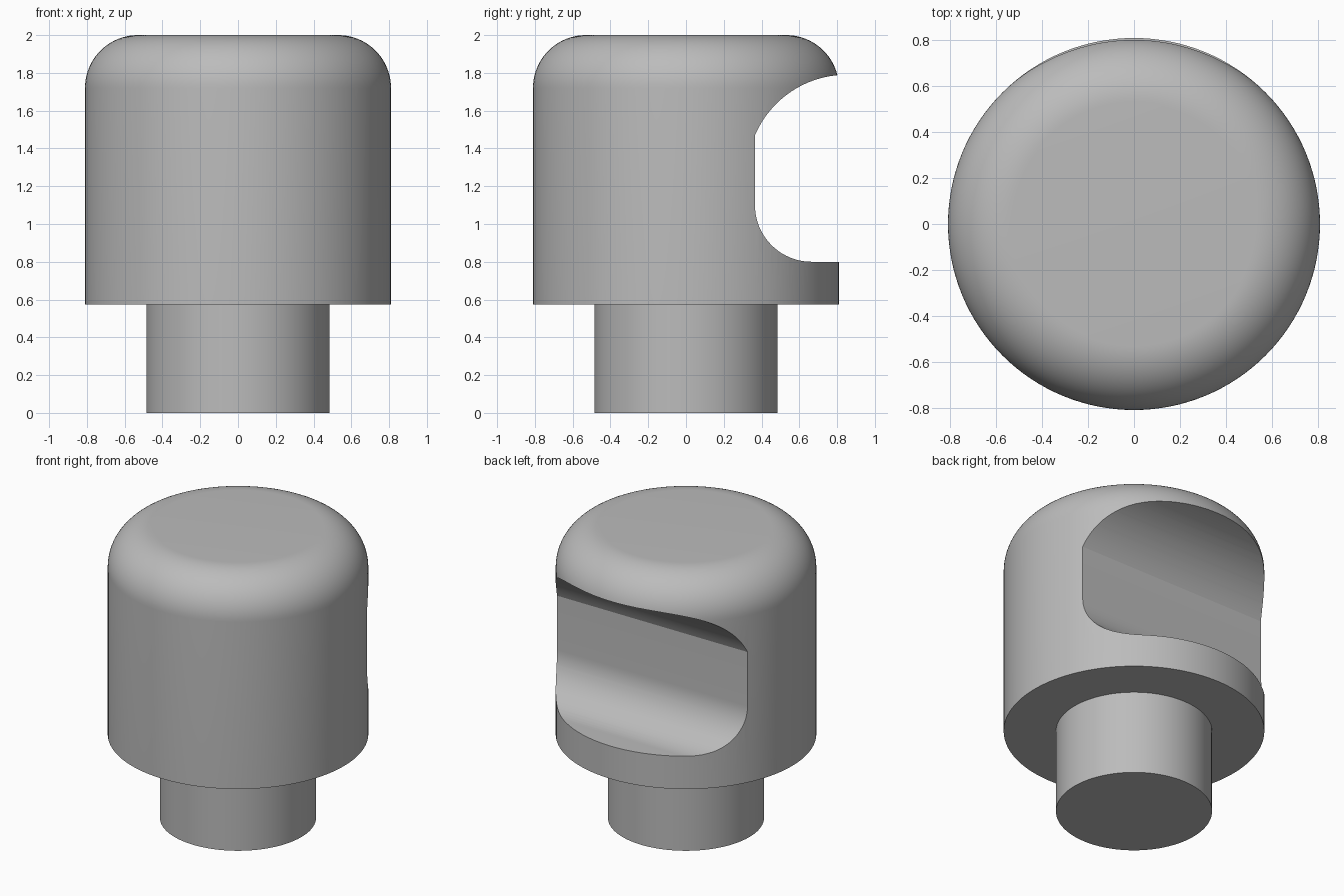
import bpy
import bmesh
from math import sin, cos, pi, radians, atan2, hypot

default = bpy.data.objects.get("Cube")
if default:
    bpy.data.objects.remove(default, do_unlink=True)

grey = bpy.data.materials.new("plain grey")
grey.use_nodes = True
colour = (0.5, 0.5, 0.5, 1)
grey.diffuse_color = colour
grey.node_tree.nodes["Principled BSDF"].inputs["Base Color"].default_value = colour


def arc(cx, cz, r, start, end, steps):
    """Points along a circular arc, angles in radians."""
    angles = [start + (end - start) * i / steps for i in range(steps + 1)]
    return [(cx + r * cos(a), cz + r * sin(a)) for a in angles]


def make_object(name, bm):
    bmesh.ops.recalc_face_normals(bm, faces=bm.faces)
    mesh = bpy.data.meshes.new(name)
    bm.to_mesh(mesh)
    bm.free()
    mesh.materials.append(grey)
    obj = bpy.data.objects.new(name, mesh)
    bpy.context.collection.objects.link(obj)
    return obj


def lathe(name, profile, steps=128):
    """Revolve an (r, z) profile around z, closing both ends with flat caps."""
    bm = bmesh.new()
    rings = [[bm.verts.new((r * cos(2 * pi * i / steps), r * sin(2 * pi * i / steps), z))
              for i in range(steps)] for r, z in profile]
    for low, high in zip(rings, rings[1:]):
        for i in range(steps):
            j = (i + 1) % steps
            bm.faces.new((low[i], low[j], high[j], high[i]))
    bm.faces.new(rings[0])
    bm.faces.new(rings[-1])
    return make_object(name, bm)


def extrude_x(name, outline, half_width):
    """Extrude a (y, z) outline along x."""
    bm = bmesh.new()
    face = bm.faces.new([bm.verts.new((-half_width, y, z)) for y, z in outline])
    new = bmesh.ops.extrude_face_region(bm, geom=[face])["geom"]
    moved = [v for v in new if isinstance(v, bmesh.types.BMVert)]
    bmesh.ops.translate(bm, verts=moved, vec=(2 * half_width, 0, 0))
    return make_object(name, bm)


# Knob: stem, underside step, wide drum and rounded top rim in one profile
stem_r, drum_r, fillet = 0.485, 0.81, 0.28
profile = [(stem_r, 0), (stem_r, 0.575), (drum_r, 0.575)]
profile += arc(drum_r - fillet, 2 - fillet, fillet, 0, pi / 2, 20)
knob = lathe("knob", profile)

# Finger notch cutter: large arc above, flat back wall, smaller arc below
back, big_r, small_r = 0.365, 0.527, 0.3
big_y, big_z = 0.85, 1.263
meet = atan2(1.47 - big_z, back - big_y)
outline = [(1.2, 0.8)]
outline += arc(back + small_r, 0.8 + small_r, small_r, 1.5 * pi, pi, 20)
outline += arc(big_y, big_z, big_r, meet, pi / 2, 24)
outline += [(1.2, big_z + big_r)]
cutter = extrude_x("notch_cutter", outline, 1.2)
cutter.hide_render = True

cut = knob.modifiers.new("finger notch", "BOOLEAN")
cut.operation = "DIFFERENCE"
cut.solver = "EXACT"
cut.object = cutter

# Apply the cut, drop the helper and shade smooth with crisp edges
bpy.ops.object.select_all(action="DESELECT")
bpy.context.view_layer.objects.active = knob
knob.select_set(True)
bpy.ops.object.modifier_apply(modifier=cut.name)
bpy.data.objects.remove(cutter, do_unlink=True)
bpy.ops.object.shade_smooth_by_angle(angle=radians(22))
